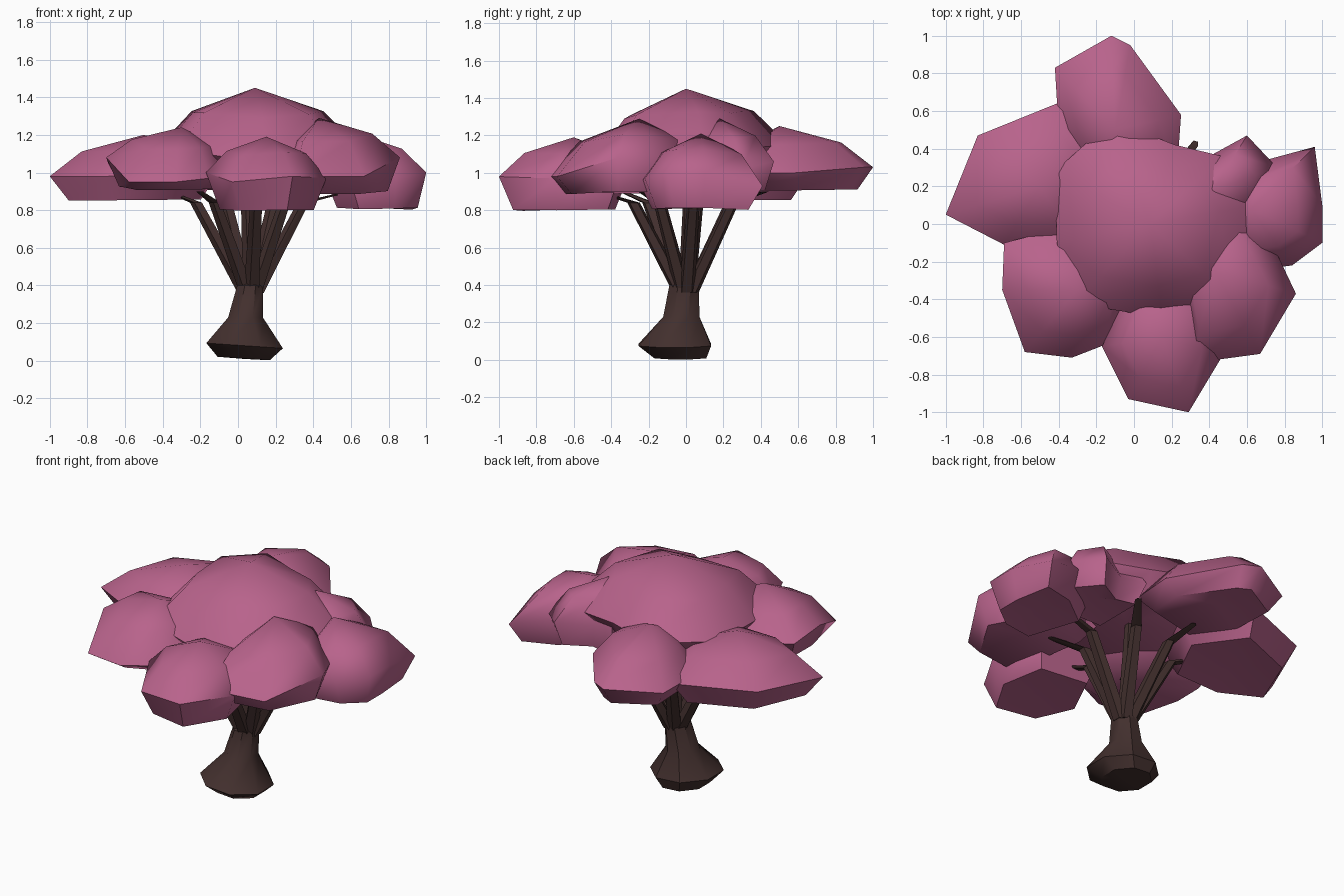
import bpy
import bmesh
import math
from mathutils import Vector

default_cube = bpy.data.objects.get("Cube")
if default_cube:
    bpy.data.objects.remove(default_cube, do_unlink=True)


def make_material(name, color):
    material = bpy.data.materials.new(name)
    material.diffuse_color = color
    material.use_nodes = True
    for node in material.node_tree.nodes:
        if node.type == 'BSDF_PRINCIPLED':
            node.inputs["Base Color"].default_value = color
            node.inputs["Roughness"].default_value = .9
    return material


blossom = make_material("blossom pink", (.48, .125, .26, 1))
bark = make_material("dark bark", (.055, .029, .027, 1))


def loft(name, rings, bottom, top, material, sharp_angle):
    """Skin a stack of equal rings, closed by a point at each end."""
    bm = bmesh.new()
    loops = [[bm.verts.new(point) for point in ring] for ring in rings]
    count = len(loops[0])
    low_tip, high_tip = bm.verts.new(bottom), bm.verts.new(top)
    for i in range(count):
        j = (i + 1) % count
        for lower, upper in zip(loops, loops[1:]):
            bm.faces.new((lower[i], lower[j], upper[j], upper[i]))
        bm.faces.new((low_tip, loops[0][j], loops[0][i]))
        bm.faces.new((high_tip, loops[-1][i], loops[-1][j]))
    bmesh.ops.recalc_face_normals(bm, faces=bm.faces)
    mesh = bpy.data.meshes.new(name)
    bm.to_mesh(mesh)
    bm.free()
    mesh.materials.append(material)
    obj = bpy.data.objects.new(name, mesh)
    bpy.context.collection.objects.link(obj)
    bpy.ops.object.select_all(action='DESELECT')
    obj.select_set(True)
    bpy.context.view_layer.objects.active = obj
    bpy.ops.object.shade_smooth_by_angle(angle=math.radians(sharp_angle))
    return obj


def foliage(name, crown, floor, rim):
    """Flattened leaf mass: a rim outline, a domed top and a shallow underside."""
    crown = Vector(crown)
    rim = [Vector(point) for point in rim]
    middle = sum(rim, Vector()) / len(rim)
    middle.z = floor
    under, shoulder = [], []
    for point in rim:
        low = point.lerp(middle, .22)
        low.z = floor + .15 * (point.z - floor)
        under.append(low)
        high = point.lerp(crown, .34)
        high.z = point.z + .6 * (crown.z - point.z)
        shoulder.append(high)
    hollow = middle + Vector((0, 0, .05))
    return loft(name, [under, rim, shoulder], hollow, crown, blossom, 60)


# Canopy: a central dome ringed by overlapping lobes
foliage("canopy_dome", (.09, 0, 1.45), .96, [
    (.64, .1, 1.14), (.47, .36, 1.12), (.22, .42, 1.14), (-.12, .55, 1.15),
    (-.42, .28, 1.14), (-.41, -.1, 1.12), (-.32, -.42, 1.12),
    (.15, -.5, 1.05), (.52, -.4, 1.1)])
foliage("canopy_back_lobe", (-.1, .5, 1.25), .89, [
    (.25, .58, 1), (-.02, .95, 1.03), (-.12, 1, 1.03), (-.42, .83, 1.02),
    (-.4, .5, 1), (-.2, .2, 1), (.23, .3, 1)])
foliage("canopy_left_side_lobe", (-.5, .2, 1.2), .83, [
    (-.36, .66, 1), (-.83, .47, 1), (-1, .05, .98), (-.69, -.11, .98),
    (-.3, -.1, 1), (-.1, .3, 1)])
foliage("canopy_front_corner_lobe", (-.3, -.35, 1.24), .9, [
    (-.69, -.1, 1.05), (-.7, -.35, 1.08), (-.58, -.68, .95),
    (-.33, -.71, .95), (-.15, -.64, .97), (0, -.3, 1), (-.3, 0, 1)])
foliage("canopy_front_lobe", (.15, -.6, 1.19), .77, [
    (-.17, -.65, 1), (-.03, -.93, .95), (.29, -1, .98),
    (.47, -.7, .97), (.4, -.35, 1), (0, -.3, 1)])
foliage("canopy_front_side_lobe", (.43, -.25, 1.29), .87, [
    (.3, -.74, .98), (.67, -.69, .98), (.86, -.37, 1.08),
    (.77, -.18, 1.05), (.6, .1, 1), (.2, -.1, 1)])
foliage("canopy_side_lobe", (.62, .08, 1.21), .78, [
    (.6, -.25, .95), (.84, -.22, .97), (1, -.1, 1), (1, .1, 1),
    (.96, .41, .93), (.7, .34, 1), (.45, .15, 1)])
foliage("canopy_back_corner_lobe", (.42, .18, 1.29), .88, [
    (.76, .3, 1.02), (.6, .47, 1.06), (.4, .36, 1.05), (.24, .4, 1.05),
    (.25, 0, 1), (.65, 0, 1)])


def oval(x, y, z, width, depth, tilt=0, sides=8):
    """Horizontal ring, optionally leaning along x."""
    ring = []
    for i in range(sides):
        turn = math.tau * (i + .5) / sides
        across = math.cos(turn)
        ring.append(Vector((x + width * across, y + depth * math.sin(turn),
                            z + tilt * across)))
    return ring


# Trunk with a swollen, slightly uneven foot
loft("trunk", [
    oval(.03, -.03, .012, .15, .15, -.01),
    oval(.035, -.06, .08, .22, .21, -.015),
    oval(.04, -.025, .23, .1, .105),
    oval(.065, -.01, .4, .075, .085)],
    (.03, -.03, .01), (.065, -.01, .44), bark, 40)


def branch(name, knee_x, knee_y, knee_z, reach, tip_z):
    """Straight limb that bends outward beneath the leaves."""
    root = Vector((.065 + .1 * knee_x, .1 * knee_y, .36))
    knee = Vector((knee_x, knee_y, knee_z))
    tip = Vector((knee_x * reach, knee_y * reach, tip_z))
    rings = []
    for centre, radius in ((root, .045), (knee, .035), (tip, .02)):
        rings.append(oval(*centre, radius, radius, sides=5))
    return loft(name, rings, root, tip, bark, 30)


# Limbs fanning out of the trunk
knees = [(-.22, .06), (-.12, -.2), (.1, -.28), (.25, -.14),
         (.35, .04), (.19, .25), (-.06, .24)]
for number, (x, y) in enumerate(knees):
    branch(f"branch_{number}", x, y, .84, 1.7, .9)
branch("centre_branch", .05, .02, .9, 1, 1.1)
